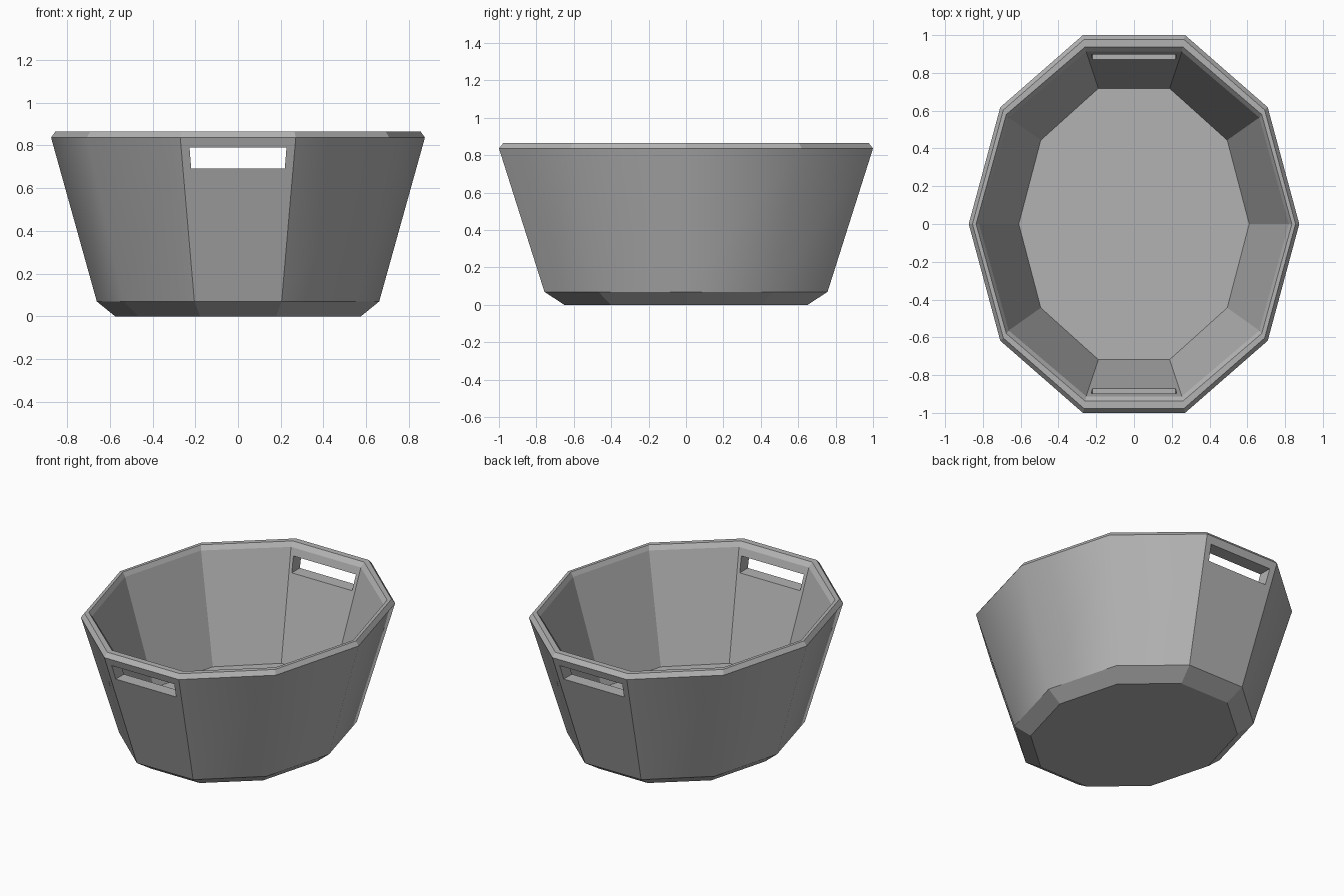
import bpy, bmesh, math

if "Cube" in bpy.data.objects:
    bpy.data.objects.remove(bpy.data.objects["Cube"])

SIDES = 10

# Dark grey plastic
grey = bpy.data.materials.new("dark_grey")
grey.diffuse_color = (0.45, 0.45, 0.45, 1.0)
grey.use_nodes = True
grey.node_tree.nodes["Principled BSDF"].inputs["Base Color"].default_value = grey.diffuse_color


def new_object(name, bm):
    bmesh.ops.recalc_face_normals(bm, faces=bm.faces)
    mesh = bpy.data.meshes.new(name)
    bm.to_mesh(mesh)
    bm.free()
    mesh.materials.append(grey)
    obj = bpy.data.objects.new(name, mesh)
    bpy.context.collection.objects.link(obj)
    return obj


def ring(bm, half_x, half_y, z):
    # ten-sided oval with flat ends facing front and back
    ry = half_y / math.sin(math.radians(72))
    angles = [math.tau * i / SIDES for i in range(SIDES)]
    return [bm.verts.new((half_x * math.cos(a), ry * math.sin(a), z)) for a in angles]


# Tub: rings (half width, half depth, height) from underside, over the rim, to inner floor
profile = [
    (0.575, 0.65, 0.0), (0.661, 0.757, 0.07), (0.875, 1.0, 0.837), (0.855, 0.977, 0.865),
    (0.836, 0.938, 0.865), (0.82, 0.912, 0.837), (0.61, 0.718, 0.165),
]
bm = bmesh.new()
rings = [ring(bm, *p) for p in profile]
for band, (low, high) in enumerate(zip(rings, rings[1:])):
    for i in range(SIDES):
        j = (i + 1) % SIDES
        face = bm.faces.new((low[i], low[j], high[j], high[i]))
        # outer side walls are softly shaded, handle panels stay flat
        face.smooth = band == 1 and i not in (2, 7)
bm.faces.new(rings[0])
bm.faces.new(rings[-1])
tub = new_object("tub", bm)

# Handle slots: one tapered bar cuts both ends
bm = bmesh.new()
slot = [(-0.219, 0.692), (0.219, 0.692), (0.227, 0.79), (-0.227, 0.79)]
ends = [[bm.verts.new((x, y, z)) for x, z in slot] for y in (-1.3, 1.3)]
for end in ends:
    bm.faces.new(end)
for i in range(4):
    j = (i + 1) % 4
    bm.faces.new((ends[0][i], ends[0][j], ends[1][j], ends[1][i]))
cutter = new_object("handle_slot_cutter", bm)
cutter.hide_render = True
cutter.display_type = 'WIRE'

cut = tub.modifiers.new("handle_slots", 'BOOLEAN')
cut.operation = 'DIFFERENCE'
cut.solver = 'EXACT'
cut.object = cutter
